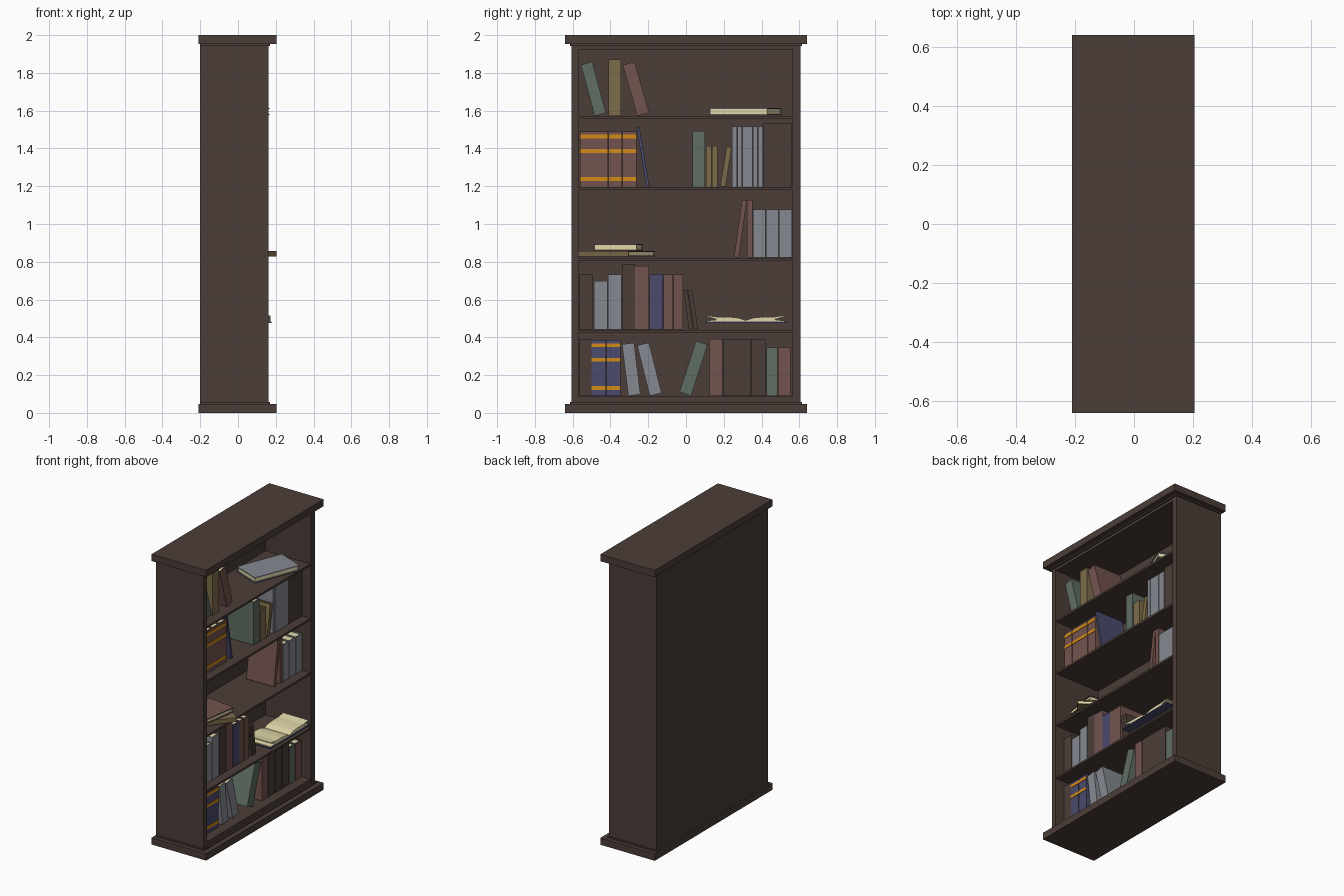
import bpy, bmesh
from math import radians
from mathutils import Matrix, Vector

if "Cube" in bpy.data.objects:
    bpy.data.objects.remove(bpy.data.objects["Cube"], do_unlink=True)


def material(name, rgb):
    m = bpy.data.materials.new(name)
    m.use_nodes = True
    m.diffuse_color = (*rgb, 1)
    m.node_tree.nodes["Principled BSDF"].inputs["Base Color"].default_value = (*rgb, 1)
    return m


WOOD = material("dark wood", (.071, .048, .040))
PINK = material("dusty red", (.175, .088, .079))
GREEN = material("sage green", (.115, .155, .125))
GOLD = material("old gold", (.205, .150, .068))
GREY = material("pale grey", (.235, .250, .280))
NAVY = material("navy", (.070, .068, .155))
CREAM = material("cream paper", (.75, .68, .40))
ORANGE = material("orange band", (.65, .26, .008))


def add_box(bm, lo, hi, slot=0):
    lo, hi = Vector(lo), Vector(hi)
    mat = Matrix.Translation((lo + hi) / 2) @ Matrix.Diagonal((*(hi - lo), 1))
    verts = bmesh.ops.create_cube(bm, size=1, matrix=mat)["verts"]
    for f in {f for v in verts for f in v.link_faces}:
        f.material_index = slot


def finish(bm, name, mats):
    mesh = bpy.data.meshes.new(name)
    bmesh.ops.recalc_face_normals(bm, faces=bm.faces[:])
    bm.to_mesh(mesh)
    bm.free()
    for m in mats:
        mesh.materials.append(m)
    obj = bpy.data.objects.new(name, mesh)
    bpy.context.scene.collection.objects.link(obj)
    return obj


def box(name, lo, hi, mat=WOOD):
    bm = bmesh.new()
    add_box(bm, lo, hi)
    return finish(bm, name, [mat])


# Bookcase carcass
for name, z in (("base_plinth", 0), ("top_cap", 1.953)):
    box(name, (-.21, -.64, z), (.205, .64, z + .047))
for name, z in (("base_moulding", .047), ("top_moulding", 1.943)):
    box(name, (-.2, -.613, z), (.17, .613, z + .01))
box("right_side", (-.2, -.605, .047), (.162, -.57, 1.953))
box("left_side", (-.2, .565, .047), (.162, .605, 1.953))
box("back_panel", (-.2, -.57, .047), (-.185, .565, 1.953))
box("top_rail", (-.185, -.57, 1.925), (.158, .565, 1.953))
box("bottom_board", (-.185, -.57, .047), (.158, .565, .088))
SHELVES = (.088, .44, .82, 1.195, 1.57)
for z in SHELVES[1:]:
    box("shelf", (-.185, -.57, z - .014), (.155, .565, z))


# Hardback book: spine towards +x, thickness along y, height along z
def book(depth, thick, height, cover, placement, banded=False):
    bm = bmesh.new()
    d, t, h = depth / 2, thick / 2, height / 2
    board = min(.006, thick * .2)
    add_box(bm, (-d, -t, -h), (d, -t + board, h))
    add_box(bm, (-d, t - board, -h), (d, t, h))
    add_box(bm, (d - board, -t + board, -h), (d, t - board, h))
    add_box(bm, (-d + .006, -t + board, -h + .006), (d - board, t - board, h - .006), 1)
    if banded:
        for f in (.14, .65, .91):
            z = -h + height * f
            add_box(bm, (d, -t, z - .01), (d + .003, t, z + .01), 2)
    name = cover.name.replace(" ", "_") + "_book"
    obj = finish(bm, name, [cover, CREAM, ORANGE])
    obj.matrix_world = placement
    return obj


DEPTH, FRONT = .21, .095


def standing(shelf, y, thick, height, cover, lean=0, banded=False):
    """y is the centre; positive lean tips the top towards -y."""
    rot = Matrix.Rotation(radians(lean), 4, "X")
    drop = max((rot @ Vector((0, s * thick / 2, height / 2))).z for s in (-1, 1))
    loc = Vector((FRONT - DEPTH / 2, y, SHELVES[shelf] + drop + .002))
    book(DEPTH, thick, height, cover, Matrix.Translation(loc) @ rot, banded)


def row(shelf, y, thick, height, cover, count=1, banded=False):
    """Upright books side by side, starting at y."""
    for i in range(count):
        standing(shelf, y + thick * (i + .5), thick - .002, height, cover, 0, banded)


def lying(loc, width, thick, length, cover, yaw):
    rot = Matrix.Rotation(radians(yaw), 4, "Z") @ Matrix.Rotation(radians(-90), 4, "X")
    book(width, thick, length, cover, Matrix.Translation(loc) @ rot)


# Bottom shelf
row(0, -.567, .067, .3, WOOD)
row(0, -.5, .077, .295, NAVY, 2, True)
standing(0, -.29, .065, .275, GREY, 7)
standing(0, -.194, .065, .275, GREY, 14)
standing(0, .04, .065, .285, GREEN, -18)
row(0, .123, .07, .3, PINK)
row(0, .194, .076, .3, WOOD, 3)
row(0, .424, .062, .255, GREEN)
row(0, .487, .067, .255, PINK)

# Second shelf
row(1, -.567, .076, .29, WOOD)
row(1, -.488, .073, .255, GREY)
row(1, -.414, .073, .29, GREY)
row(1, -.34, .07, .345, WOOD)
row(1, -.27, .076, .335, PINK)
row(1, -.193, .073, .29, NAVY)
row(1, -.119, .052, .29, PINK, 2)
for y in (.012, .037):
    standing(1, y, .022, .21, WOOD, 8)

# Third shelf
lying((.012, -.367, .843), .229, .03, .335, GOLD, -37.7)
lying((.03, -.36, .877), .2, .034, .235, PINK, 172)
standing(2, .288, .025, .305, PINK, -8)
row(2, .322, .03, .305, PINK)
row(2, .354, .069, .255, GREY, 3)

# Fourth shelf
row(3, -.562, .075, .292, PINK, 4, True)
standing(3, -.228, .015, .318, NAVY, 9.5)
row(3, .034, .067, .295, GREEN)
row(3, .106, .031, .215, GOLD, 2)
standing(3, .212, .028, .212, GOLD, -9)
row(3, .243, .0275, .318, GREY, 6)
row(3, .409, .152, .337, WOOD)

# Top shelf
standing(4, -.49, .062, .28, GREEN, 15)
row(4, -.412, .068, .298, GOLD)
standing(4, -.265, .065, .28, PINK, 16)
lying((.012, .313, 1.596), .2, .038, .335, GREY, 158.5)


# Open book: mirrored curved page halves on a thin cover
def prism(name, outline, x0, x1, mat):
    bm = bmesh.new()
    face = bm.faces.new([bm.verts.new((x0, y, z)) for y, z in outline])
    out = bmesh.ops.extrude_face_region(bm, geom=[face])["geom"]
    bmesh.ops.translate(bm, vec=(x1 - x0, 0, 0),
                        verts=[v for v in out if isinstance(v, bmesh.types.BMVert)])
    return finish(bm, name, [mat])


PAGES = [(0, .484), (0, .49), (.04, .503), (.09, .508), (.15, .508), (.205, .516),
         (.205, .51), (.15, .494), (.205, .488), (.205, .484)]
for side in (-1, 1):
    prism("open_pages", [(.316 + side * y, z) for y, z in PAGES], -.02, .172, CREAM)
box("open_cover", (-.025, .1, .476), (.178, .532, .484), NAVY)
